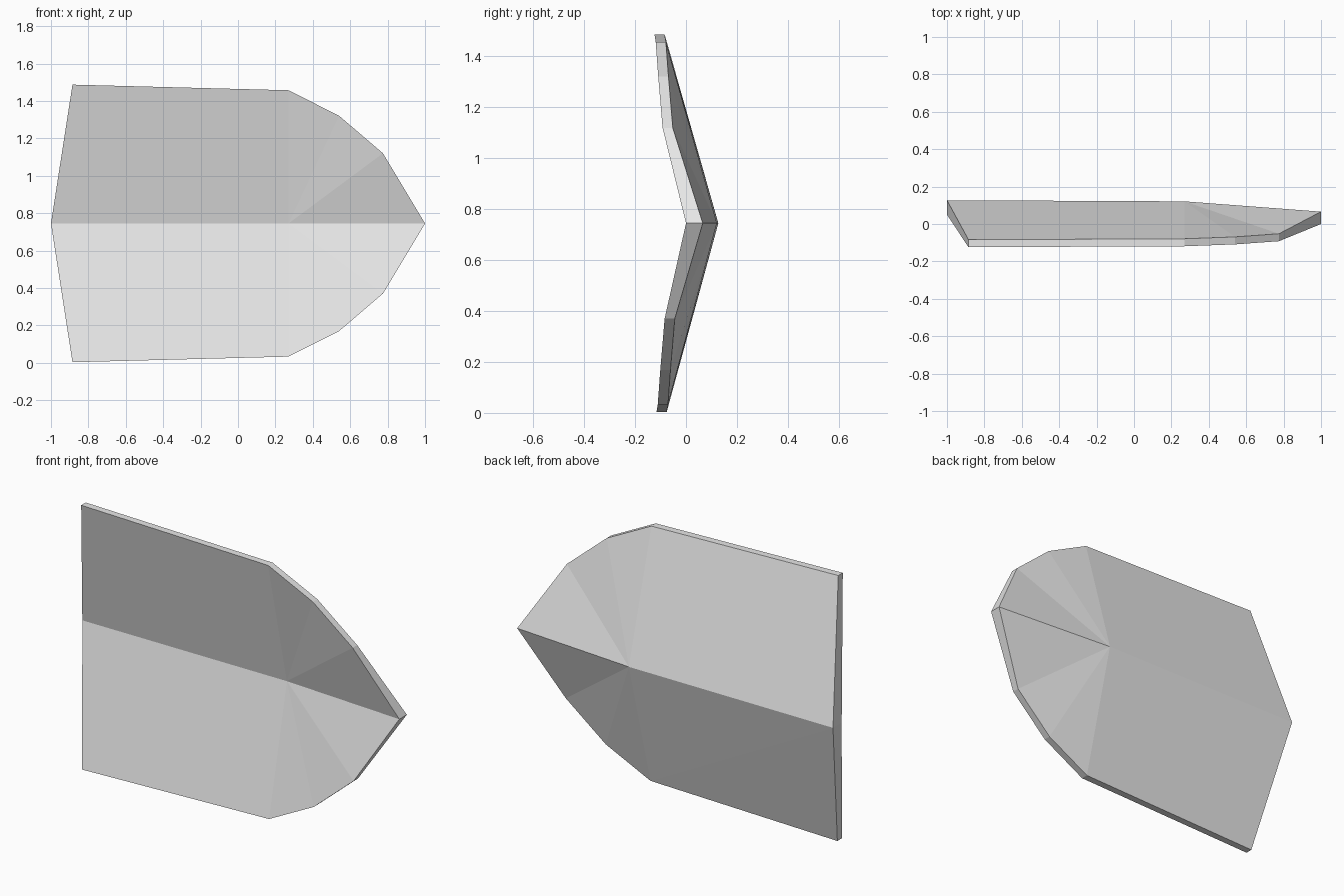
import bpy
import bmesh

cube = bpy.data.objects.get("Cube")
if cube:
    bpy.data.objects.remove(cube, do_unlink=True)

MID_Z = 0.745

grey = bpy.data.materials.new("light_grey")
grey.use_nodes = True
grey.diffuse_color = (0.8, 0.8, 0.8, 1)
grey.node_tree.nodes["Principled BSDF"].inputs["Base Color"].default_value = (0.8, 0.8, 0.8, 1)

# Fold line: x, front y, back y
spine = [(-1.0, 0.05, 0.127), (0.27, 0.047, 0.121), (1.0, 0.0, 0.066)]
# Rim of one wing: x, height from the fold, front y
rim = [(-0.885, 0.742, -0.12), (0.27, 0.712, -0.115),
       (0.54, 0.576, -0.105), (0.775, 0.375, -0.088)]
RIM_THICKNESS = 0.04

bm = bmesh.new()
front_spine = [bm.verts.new((x, f, MID_Z)) for x, f, b in spine]
back_spine = [bm.verts.new((x, b, MID_Z)) for x, f, b in spine]


def add_wing(side):
    """Upper (1) or lower (-1) wing: front skin, back skin and rim wall."""
    tilt = -0.004 * side
    outlines = []
    for (tail, hub, tip), offset in ((front_spine, 0), (back_spine, RIM_THICKNESS)):
        edge = [bm.verts.new((x, y + offset + tilt, MID_Z + side * h)) for x, h, y in rim]
        # Long panel, then a fan of triangles round the hub
        bm.faces.new((tail, hub, edge[1]))
        bm.faces.new((tail, edge[1], edge[0]))
        fan = edge[1:] + [tip]
        for a, b in zip(fan, fan[1:]):
            bm.faces.new((hub, b, a))
        outlines.append([tail] + edge + [tip])
    front, back = outlines
    for i in range(len(front) - 1):
        bm.faces.new((front[i], front[i + 1], back[i + 1], back[i]))


for side in (1, -1):
    add_wing(side)

bmesh.ops.recalc_face_normals(bm, faces=bm.faces)
mesh = bpy.data.meshes.new("folded_panel")
bm.to_mesh(mesh)
bm.free()
mesh.materials.append(grey)
panel = bpy.data.objects.new("folded_panel", mesh)
bpy.context.collection.objects.link(panel)
